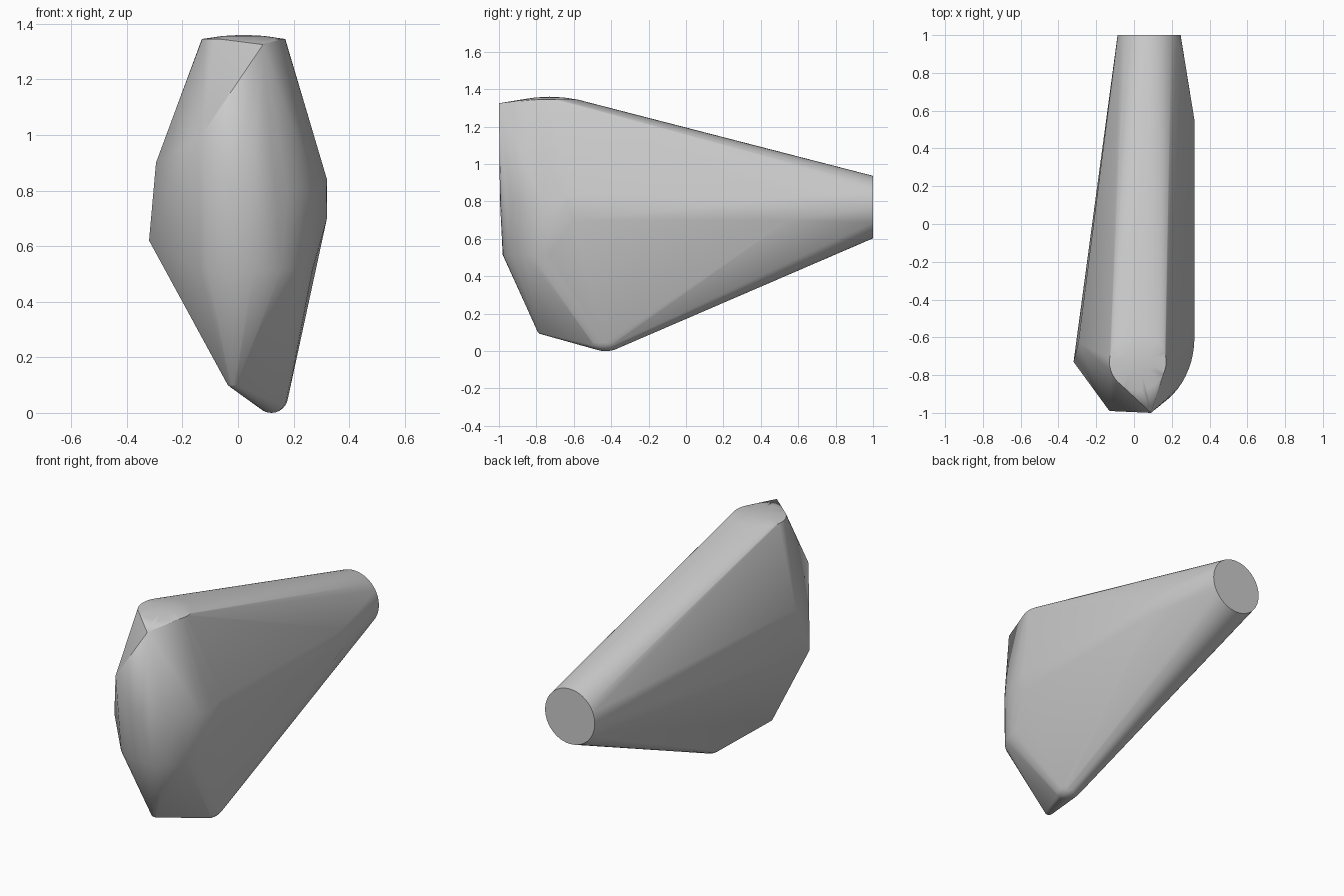
import bpy, bmesh, math
from mathutils import Vector

if "Cube" in bpy.data.objects:
    bpy.data.objects.remove(bpy.data.objects["Cube"], do_unlink=True)


def arc(center, u, v, start=0, end=360, steps=32):
    """Points on an elliptical arc spanned by the half-axes u and v."""
    c, u, v = Vector(center), Vector(u), Vector(v)
    angles = [math.radians(start + (end - start) * i / steps) for i in range(steps + 1)]
    return [c + u * math.cos(a) + v * math.sin(a) for a in angles]


def blob(center, rx, ry, rz, rows=6):
    """Points on the lower half of an ellipsoid, for a rounded corner."""
    points = []
    for i in range(rows):
        t = math.radians(90 * i / rows)
        ring = Vector(center) - Vector((0, 0, rz * math.sin(t)))
        k = math.cos(t)
        points += arc(ring, (rx * k, 0, 0), (0, ry * k, 0), steps=16)
    return points + [Vector(center) - Vector((0, 0, rz))]


points = []
# Round end at the back
points += arc((0.08, 1, 0.77), (0.167, 0, 0), (0, 0, 0.167), steps=48)
# Shallow domed cap on top
points += arc((0.02, -0.73, 1.345), (0.15, 0, 0), (0, 0.15, 0), steps=40)
points += arc((0.02, -0.73, 1.356), (0.075, 0, 0), (0, 0.075, 0), steps=20)
points.append(Vector((0.02, -0.73, 1.36)))
# Rounded front corner: belly arc and lower arc
points += arc((0, -0.6, 0.8), (0.32, 0, 0), (0, -0.395, 0), 0, 100, 16)
points += arc((0.02, -0.73, 0.515), (0.25, 0, 0), (0, -0.25, 0), 0, 130, 16)
# Flat side
for y, z in ((-0.6, 0.84), (-0.6, 0.7), (0.55, 0.7), (0.55, 0.82)):
    points.append(Vector((0.32, y, z)))
# Corners of the opposite side and the front
for p in ((-0.32, -0.73, 0.62), (-0.295, -0.63, 0.9), (-0.13, -0.99, 1.0),
          (0.09, -1, 1.325)):
    points.append(Vector(p))
# Rounded bottom corners
points += blob((0.12, -0.43, 0.06), 0.06, 0.1, 0.06)
points += blob((-0.015, -0.77, 0.11), 0.025, 0.025, 0.02, 3)

# Stretch a single skin over all the outlines
bm = bmesh.new()
for p in points:
    bm.verts.new(p)
bmesh.ops.remove_doubles(bm, verts=bm.verts, dist=0.001)
hull = bmesh.ops.convex_hull(bm, input=bm.verts)
loose = [g for g in set(hull["geom_interior"] + hull["geom_unused"])
         if isinstance(g, bmesh.types.BMVert)]
bmesh.ops.delete(bm, geom=loose, context="VERTS")
bmesh.ops.dissolve_limit(bm, angle_limit=math.radians(0.5), verts=bm.verts, edges=bm.edges)
bmesh.ops.recalc_face_normals(bm, faces=bm.faces)
mesh = bpy.data.meshes.new("tapered_shell")
bm.to_mesh(mesh)
bm.free()
shell = bpy.data.objects.new("tapered_shell", mesh)
bpy.context.collection.objects.link(shell)

grey = bpy.data.materials.new("plain_grey")
grey.use_nodes = True
colour = (0.6, 0.6, 0.6, 1)
grey.diffuse_color = colour
grey.node_tree.nodes["Principled BSDF"].inputs["Base Color"].default_value = colour
mesh.materials.append(grey)

bpy.ops.object.select_all(action="DESELECT")
shell.select_set(True)
bpy.context.view_layer.objects.active = shell
bpy.ops.object.shade_smooth_by_angle(angle=math.radians(35))
